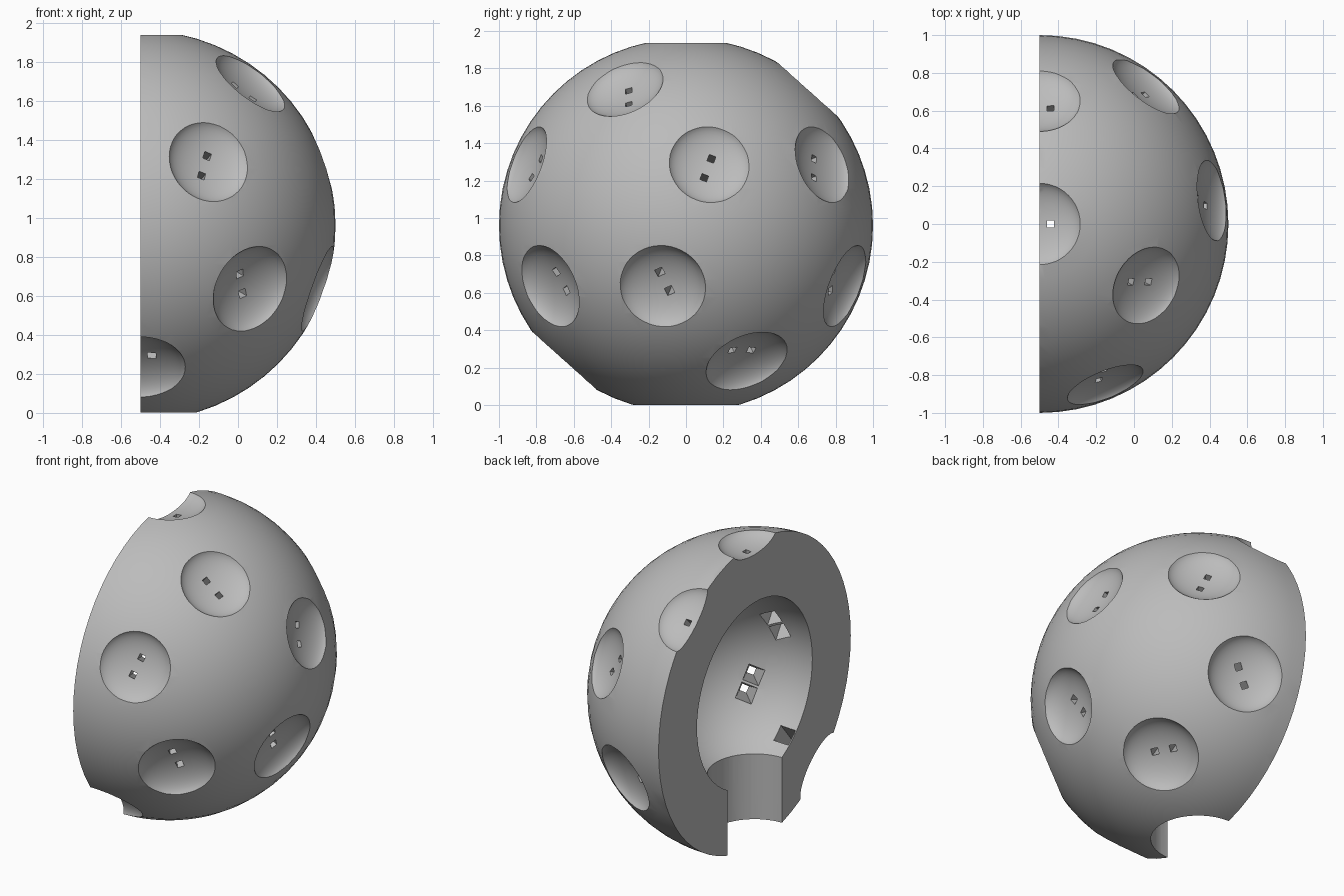
import bpy, bmesh, math
from mathutils import Matrix, Vector

cube = bpy.data.objects.get("Cube")
if cube:
    bpy.data.objects.remove(cube, do_unlink=True)

CENTRE = Vector((-0.5, 0, 0.96))

grey = bpy.data.materials.new("light_grey")
grey.use_nodes = True
COLOUR = (0.5, 0.5, 0.5, 1)
grey.diffuse_color = COLOUR
grey.node_tree.nodes["Principled BSDF"].inputs["Base Color"].default_value = COLOUR


def to_object(name, bm):
    mesh = bpy.data.meshes.new(name)
    bm.to_mesh(mesh)
    bm.free()
    obj = bpy.data.objects.new(name, mesh)
    bpy.context.collection.objects.link(obj)
    mesh.materials.append(grey)
    return obj


def ball(name, radius, u, v):
    bm = bmesh.new()
    bmesh.ops.create_uvsphere(bm, u_segments=u, v_segments=v, radius=radius,
                              matrix=Matrix.Translation(CENTRE))
    return to_object(name, bm)


def frame(normal, across, point):
    """Matrix at a point, with z along the normal and x along the hole pair."""
    x = (across - normal * across.dot(normal)).normalized()
    y = normal.cross(x)
    m = Matrix((x, y, normal)).transposed().to_4x4()
    m.translation = point
    return m


def on_sphere(z, azimuth):
    r = math.sqrt(1 - z * z)
    a = math.radians(azimuth)
    return Vector((r * math.cos(a), r * math.sin(a), z))


# Bowls sit on the corners of a dodecahedron: height, azimuth, hole pair direction
HIGH, LOW, TURN = math.sqrt(5) / 3, 1 / 3, 37.76
SPOTS = [
    (1, 0, (1, 0, 0)),
    (HIGH, 90, (1, 0, 0)),
    (HIGH, -30, (.8, 0, -.6)),
    (LOW, 90 - TURN, (.5, 0, -.87)),
    (LOW, -30 + TURN, (-.37, .33, .87)),
    (LOW, -30 - TURN, (.25, .42, .87)),
    (-LOW, 30 + TURN, (.5, .12, .86)),
    (-LOW, 30 - TURN, (.25, -.45, .86)),
    (-LOW, -90 + TURN, (-.12, -.48, .87)),
    (-HIGH, 30, (-.5, .87, 0)),
    (-HIGH, -90, (1, 0, 0)),
]

bowls, holes = bmesh.new(), bmesh.new()
for z, azimuth, across in SPOTS:
    n, across = on_sphere(z, azimuth), Vector(across)
    width, depth = (0.225, 0.085) if z > 0 else (0.238, 0.11)
    m = frame(n, across, CENTRE + n)
    bmesh.ops.create_uvsphere(bowls, u_segments=48, v_segments=24, radius=1,
                              matrix=m @ Matrix.Diagonal((width, width, depth, 1)))
    # Two square holes, narrowing outwards
    for side in (-1, 1):
        place = Matrix.Translation((side * 0.058, 0, -0.25)) @ Matrix.Rotation(math.pi / 4, 4, 'Z')
        bmesh.ops.create_cone(holes, cap_ends=True, segments=4, radius1=0.078,
                              radius2=0.022, depth=0.4, matrix=m @ place)

# Round neck opening at the bottom
neck = bmesh.new()
bmesh.ops.create_cone(neck, cap_ends=True, segments=64, radius1=0.283, radius2=0.283,
                      depth=0.9, matrix=Matrix.Translation((CENTRE.x, 0, 0.05)))

# Block that removes the other half
half = bmesh.new()
bmesh.ops.create_cube(half, size=3, matrix=Matrix.Translation((-2, 0, 1)))

shell = ball("half_shell", 1, 64, 32)
cutters = [ball("cavity", 0.6, 64, 32), to_object("neck", neck), to_object("bowls", bowls),
           to_object("holes", holes), to_object("half", half)]
for cutter in cutters:
    mod = shell.modifiers.new(cutter.name, 'BOOLEAN')
    mod.operation, mod.solver, mod.object = 'DIFFERENCE', 'EXACT', cutter

# Bake the cuts and remove the cutters
bpy.context.view_layer.update()
baked = bpy.data.meshes.new_from_object(
    shell.evaluated_get(bpy.context.evaluated_depsgraph_get()))
shell.modifiers.clear()
shell.data = baked
for cutter in cutters:
    bpy.data.objects.remove(cutter, do_unlink=True)
baked.materials.clear()
baked.materials.append(grey)

bpy.ops.object.select_all(action='DESELECT')
shell.select_set(True)
bpy.context.view_layer.objects.active = shell
bpy.ops.object.shade_smooth_by_angle(angle=math.radians(30))
